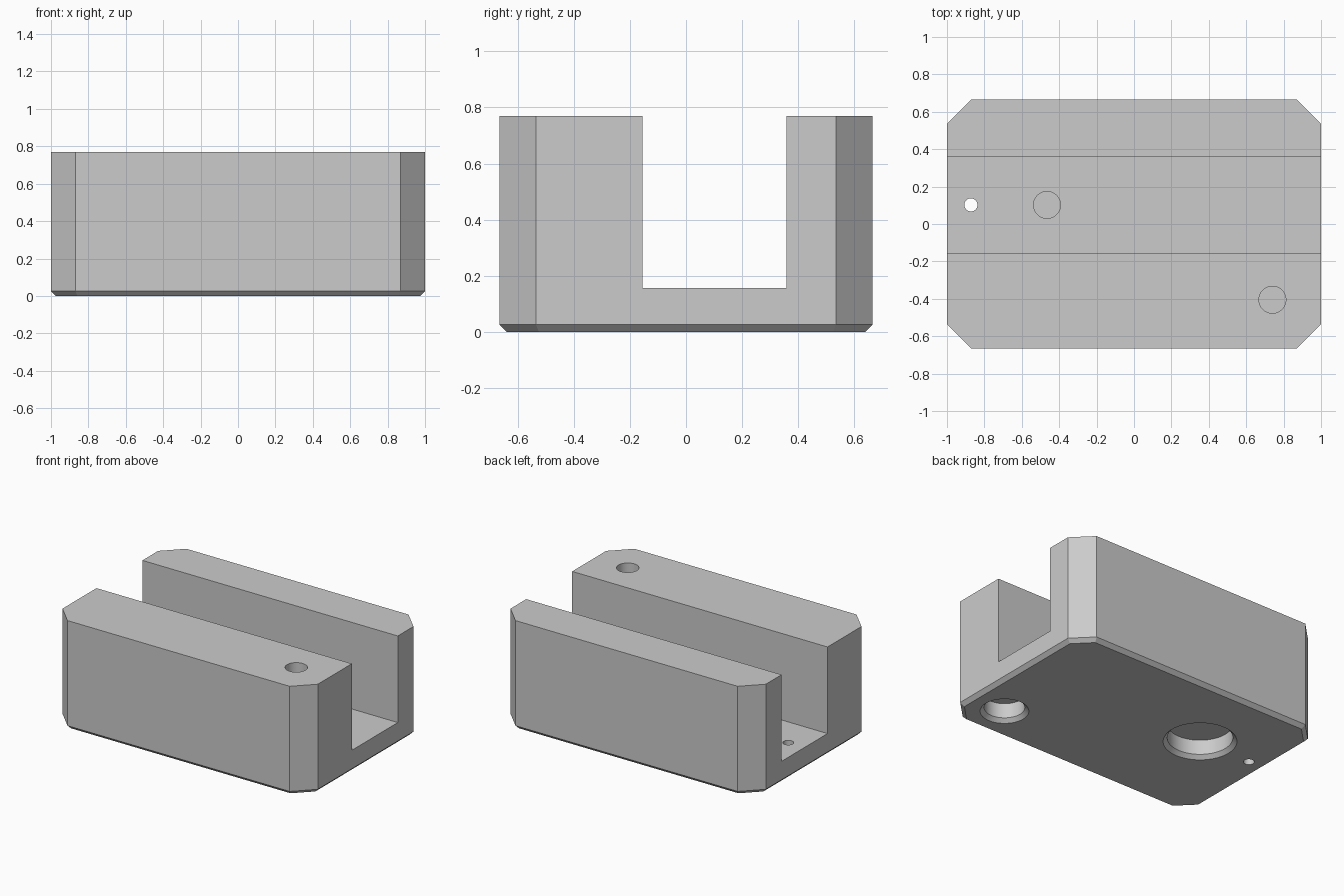
import bpy, bmesh, math

HALF_X, HALF_Y, HEIGHT = 1.0, 0.665, 0.77
CORNER, BEVEL = 0.13, 0.026
SLOT_Y, FLOOR_Z = (-0.155, 0.359), 0.157
SKIN_Z = 0.13          # ceiling of the lower recesses
SKIN = 0.006           # thin web left between recess and bore

if "Cube" in bpy.data.objects:
    bpy.data.objects.remove(bpy.data.objects["Cube"], do_unlink=True)

grey = bpy.data.materials.new("plain grey")
grey.use_nodes = True
colour = (0.6, 0.6, 0.6, 1)
grey.diffuse_color = colour
grey.node_tree.nodes["Principled BSDF"].inputs["Base Color"].default_value = colour


def loft(name, rings):
    """Closed solid skinned through equal-length rings of points."""
    bm = bmesh.new()
    loops = [[bm.verts.new(p) for p in ring] for ring in rings]
    n = len(loops[0])
    for low, high in zip(loops, loops[1:]):
        for i in range(n):
            j = (i + 1) % n
            bm.faces.new((low[i], low[j], high[j], high[i]))
    bm.faces.new(loops[0][::-1])
    bm.faces.new(loops[-1])
    bmesh.ops.recalc_face_normals(bm, faces=bm.faces)
    mesh = bpy.data.meshes.new(name)
    bm.to_mesh(mesh)
    bm.free()
    mesh.materials.append(grey)
    obj = bpy.data.objects.new(name, mesh)
    bpy.context.collection.objects.link(obj)
    return obj


def octagon(inset, z):
    x, y = HALF_X - inset, HALF_Y - inset
    c = CORNER - inset * (2 - math.sqrt(2))
    return [(x, c - y, z), (x, y - c, z), (x - c, y, z), (c - x, y, z),
            (-x, y - c, z), (-x, c - y, z), (c - x, -y, z), (x - c, -y, z)]


def turned(name, x, y, profile, sides=64):
    """Round cutter from (radius, z) steps."""
    turn = [i * math.tau / sides for i in range(sides)]
    return loft(name, [[(x + r * math.cos(a), y + r * math.sin(a), z) for a in turn]
                       for r, z in profile])


def recess(name, x, y, r):
    """Blind hole from below with a chamfered mouth."""
    return turned(name, x, y, [(r + 2 * BEVEL, -BEVEL), (r, BEVEL), (r, SKIN_Z)])


def bore(name, x, y, r, bottom):
    return turned(name, x, y, [(r, bottom), (r, 1)])


# Block with cut corners and a bevelled base
block = loft("channel_block", [octagon(BEVEL, 0), octagon(0, BEVEL), octagon(0, HEIGHT)])

# Lengthwise channel
a, b = SLOT_Y
slot = loft("channel_cutter", [[(-1.2, a, z), (1.2, a, z), (1.2, b, z), (-1.2, b, z)]
                               for z in (FLOOR_Z, 1)])

# Bores from above, recesses from below, and one small through hole
mid = (a + b) / 2
cutters = [
    slot,
    recess("large_recess_cutter", -0.465, mid, 0.21),
    recess("small_recess_cutter", 0.74, -0.405, 0.13),
    bore("floor_bore_cutter", -0.465, mid, 0.072, SKIN_Z + SKIN),
    bore("wall_bore_cutter", 0.74, -0.405, 0.072, SKIN_Z + SKIN),
    bore("pin_hole_cutter", -0.872, mid, 0.035, -0.1),
]

bpy.ops.object.select_all(action='DESELECT')
block.select_set(True)
bpy.context.view_layer.objects.active = block
for cutter in cutters:
    cutter.hide_render = True
    mod = block.modifiers.new(cutter.name, 'BOOLEAN')
    mod.operation, mod.solver, mod.object = 'DIFFERENCE', 'EXACT', cutter
    bpy.ops.object.modifier_apply(modifier=mod.name)
    bpy.data.objects.remove(cutter, do_unlink=True)

bpy.ops.object.shade_smooth_by_angle(angle=math.radians(25))
